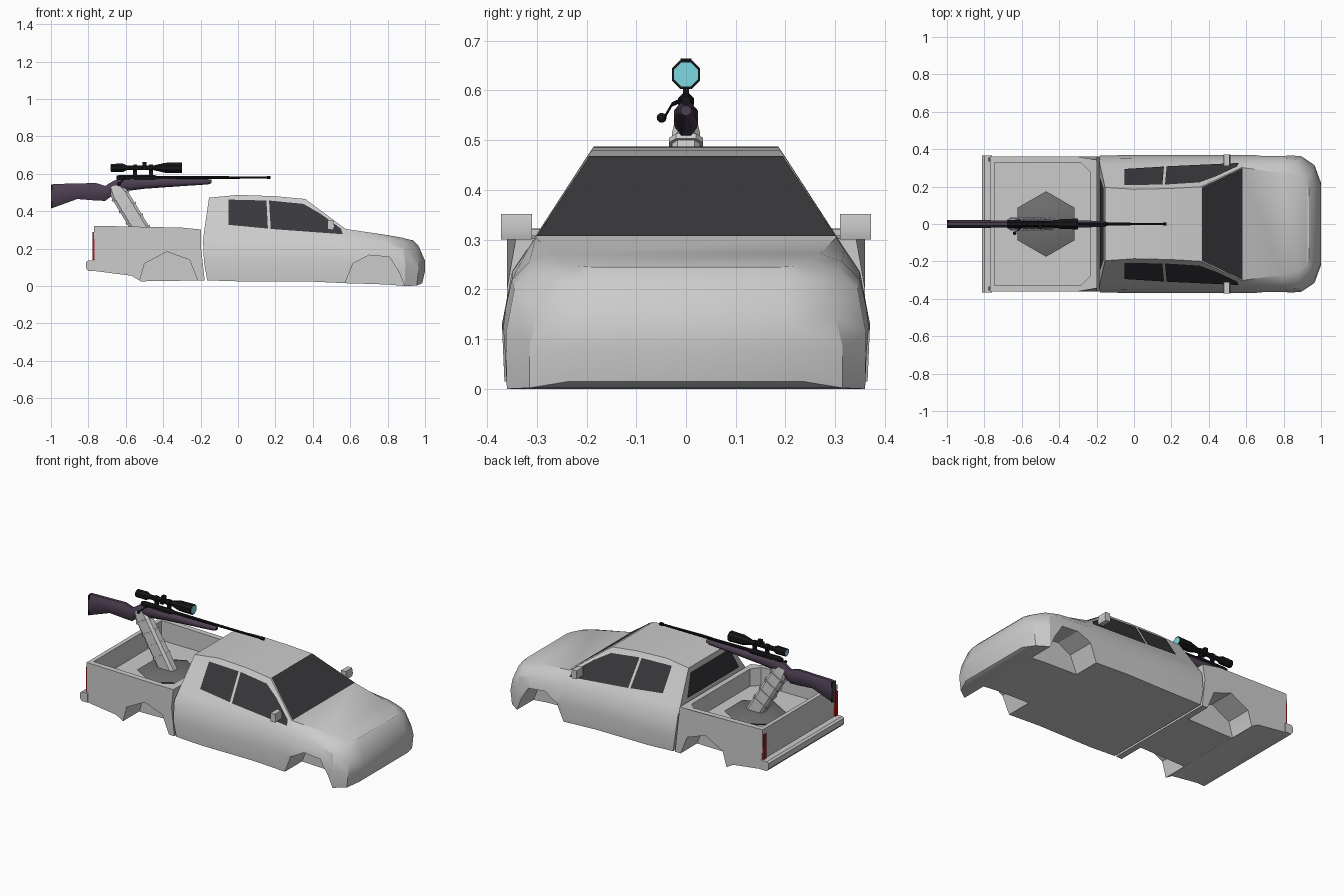
import bpy, bmesh, math
from mathutils import Vector

if "Cube" in bpy.data.objects:
    bpy.data.objects.remove(bpy.data.objects["Cube"])


def material(name, rgb):
    m = bpy.data.materials.new(name)
    m.diffuse_color = (*rgb, 1)
    m.use_nodes = True
    m.node_tree.nodes["Principled BSDF"].inputs["Base Color"].default_value = m.diffuse_color
    return m


GLASS = material("dark_glass", (0.04, 0.04, 0.045))
DARK = material("dark_metal", (0.16, 0.16, 0.16))
STOCK = material("purple_stock", (0.075, 0.05, 0.085))
BLACK = material("black_metal", (0.008, 0.008, 0.01))
LENS = material("cyan_lens", (0.2, 0.7, 0.75))
RED = material("red_light", (0.5, 0.01, 0.01))


def mesh(name, verts, faces, mat=None, angle=30):
    bm = bmesh.new()
    vs = [bm.verts.new(v) for v in verts]
    for f in faces:
        bm.faces.new([vs[i] for i in f])
    bmesh.ops.recalc_face_normals(bm, faces=bm.faces)
    me = bpy.data.meshes.new(name)
    bm.to_mesh(me)
    bm.free()
    ob = bpy.data.objects.new(name, me)
    bpy.context.collection.objects.link(ob)
    if mat:
        me.materials.append(mat)
    smooth(ob, angle)
    return ob


def smooth(ob, angle=30):
    bpy.ops.object.select_all(action='DESELECT')
    ob.select_set(True)
    bpy.context.view_layer.objects.active = ob
    bpy.ops.object.shade_smooth_by_angle(angle=math.radians(angle))


def loft(name, rings, mat=None, angle=30):
    """Skin closed rings of equal (even) count, ends closed with strips."""
    n = len(rings[0])
    verts = [p for r in rings for p in r]
    faces = []
    for k in range(len(rings) - 1):
        for i in range(n):
            j = (i + 1) % n
            faces.append((k*n + i, k*n + j, k*n + n + j, k*n + n + i))
    for b in (0, (len(rings) - 1) * n):
        for i in range(n // 2 - 1):
            faces.append((b + i, b + i + 1, b + n - 2 - i, b + n - 1 - i))
    return mesh(name, verts, faces, mat, angle)


def prism(name, prof, y0, y1, mat=None):
    """Extrude an (x, z) outline across y."""
    n = len(prof)
    verts = [(x, y0, z) for x, z in prof] + [(x, y1, z) for x, z in prof]
    faces = [tuple(range(n)), tuple(range(n, 2*n))]
    faces += [(i, (i + 1) % n, n + (i + 1) % n, n + i) for i in range(n)]
    return mesh(name, verts, faces, mat)


def tube(name, prof, z, mat, sides=8, wy=1.0):
    """Turned shape along x from (x, radius) pairs."""
    a = [2 * math.pi * (i + .5) / sides for i in range(sides)]
    return loft(name, [[(x, wy*r*math.cos(t), z + r*math.sin(t)) for t in a] for x, r in prof], mat)


def box(name, c, s, mat=None):
    return prism(name, [(c[0] + a*s[0]/2, c[2] + b*s[2]/2) for a, b in
                        ((-1, -1), (1, -1), (1, 1), (-1, 1))], c[1] - s[1]/2, c[1] + s[1]/2, mat)


def cut(ob, cutter):
    m = ob.modifiers.new("cut", 'BOOLEAN')
    m.operation, m.object, m.solver = 'DIFFERENCE', cutter, 'EXACT'
    bpy.context.view_layer.objects.active = ob
    with bpy.context.temp_override(object=ob, active_object=ob):
        # keep the cut ahead of the smoothing step
        bpy.ops.object.modifier_apply(modifier=m.name)
    bpy.data.objects.remove(cutter)


def side(z):
    """y of the sloping cab side at height z."""
    return .315 - (z - .285) * .641


# Cab: half sections from sill to roof edge, mirrored
def cab_section(x, top, sill=.025):
    return [(x, .365, sill), (x, .37, .13), (x, .35, .235), (x, side(.28), .28), (x, side(top), top)]


half = [
    [(-.165, .36, .03), (-.182, .365, .13), (-.187, .347, .24), (-.182, .317, .285), (-.155, .196, .472)],
    cab_section(0, .487), cab_section(.2, .48), cab_section(.36, .465), cab_section(.575, .305, .015),
    [(.8, .365, .008), (.8, .37, .13), (.8, .35, .22), (.8, .315, .255), (.8, .27, .272)],
    [(.89, .36, 0), (.895, .362, .11), (.885, .345, .2), (.88, .305, .24), (.88, .25, .258)],
    [(.955, .315, .002), (.965, .315, .085), (.962, .30, .145), (.945, .265, .218), (.92, .22, .247)],
    [(.985, .235, .015), (1, .22, .08), (1, .205, .135), (.965, .2, .215), (.935, .19, .245)],
]
cab = loft("cab", [h + [(x, -y, z) for x, y, z in reversed(h)] for h in half])

# Bed body with open load space
bed = prism("truck_bed", [(-.77, .322), (-.765, .08), (-.57, .055), (-.52, .025), (-.178, .03),
                          (-.197, .2), (-.197, .302), (-.3, .312)], -.36, .36)
for v in bed.data.vertices:
    if v.co.x > -.25 and v.co.z > .25:
        v.co.y *= .95
hollow = [(-.745, -.328), (-.28, -.325), (-.235, -.28), (-.235, .28), (-.28, .325), (-.745, .328)]
cut(bed, loft("bed_cutter", [[(x, y, z) for x, y in hollow] for z in (.2, .5)]))

# Wheel wells
front_arch = [(.57, -.05), (.57, .01), (.615, .12), (.70, .165), (.81, .155), (.86, .075), (.89, .0), (.89, -.05)]
rear_arch = [(-.525, -.05), (-.525, .03), (-.5, .12), (-.38, .183), (-.26, .14), (-.215, .03), (-.215, -.05)]
for s in (-1, 1):
    for body, arch in ((cab, front_arch), (bed, rear_arch)):
        cut(body, prism("well_cutter", arch, s*.2, s*.5))
for ob in (cab, bed):
    smooth(ob)

# Rear bumper
prism("rear_bumper", [(-.76, .08), (-.80, .08), (-.812, .095), (-.812, .128), (-.80, .137), (-.76, .137)], -.365, .365)

# Windows
rear_win = [(-.05, .325), (.16, .305), (.152, .455), (-.05, .46)]
front_win = [(.175, .303), (.56, .275), (.55, .305), (.44, .385), (.35, .437), (.166, .455)]
for s, tag in ((-1, "right"), (1, "left")):
    for nm, w in (("rear", rear_win), ("front", front_win)):
        mesh(f"{nm}_side_window_{tag}", [(x, s*(side(z) + .005), z + .002) for x, z in w], [range(len(w))], GLASS)
    # Side mirrors and tail lights
    prism(f"mirror_{tag}", [(.478, .302), (.51, .30), (.516, .32), (.51, .352), (.48, .352)], s*.31, s*.372)
    box(f"tail_light_{tag}", (-.77, s*.345, .215), (.014, .022, .15), RED)
mesh("windshield", [(.579, -.3, .307), (.579, .3, .307), (.363, .195, .468), (.363, -.195, .468)], [range(4)], GLASS)
mesh("rear_window", [(-.183, -.25, .315), (-.183, .25, .315), (-.163, .19, .445), (-.163, -.19, .445)], [range(4)], GLASS)


# Turret base
def hexagon(r, z):
    return [(-.47 + r*math.cos(t), r*math.sin(t), z) for t in [math.pi*(i/3 + .5) for i in range(6)]]


loft("turret_base", [hexagon(.16, .198), hexagon(.175, .212), hexagon(.11, .232)], DARK)

# Slanted segmented arm
lo, hi = Vector((-.458, 0, .2)), Vector((-.655, 0, .525))
axis = (hi - lo).normalized()
perp = Vector((axis.z, 0, -axis.x))


def arm_ring(t, w, d):
    c = lo.lerp(hi, t)
    return [c + perp*(a*w) + Vector((0, b*d, 0)) for a, b in
            ((-1, -.6), (-.7, -1), (.7, -1), (1, -.6), (1, .6), (.7, 1), (-.7, 1), (-1, .6))]


loft("turret_arm", [arm_ring(0, .048, .032), arm_ring(.92, .046, .028), arm_ring(1.04, .028, .02)])
for i, t in enumerate((.28, .47, .66, .85)):
    loft(f"arm_band_{i}", [arm_ring(t, .052, .034), arm_ring(t + .03, .052, .034)])

# Rifle stock: (x, top, bottom, half width)
stock = [(-1, .543, .415, .021), (-.975, .546, .423, .022), (-.86, .548, .465, .022), (-.76, .551, .457, .02),
         (-.71, .535, .455, .019), (-.67, .56, .485, .02), (-.62, .578, .505, .023), (-.5, .576, .52, .024),
         (-.3, .573, .534, .02), (-.16, .571, .543, .015), (-.142, .569, .55, .01)]
ring8 = [2 * math.pi * (i + .5) / 8 for i in range(8)]
loft("rifle_stock", [[(x, 1.08*w*math.cos(a), (t + b)/2 + (t - b)/2*1.08*math.sin(a)) for a in ring8]
                     for x, t, b, w in stock], STOCK, 50)
box("butt_pad", (-.996, 0, .479), (.008, .04, .12), BLACK)

# Receiver, barrel and muzzle
tube("receiver", [(-.65, .012), (-.635, .017), (-.45, .017), (-.43, .011)], .578, BLACK)
tube("barrel", [(-.44, .010), (-.2, .008), (.155, .0065), (.156, .010), (.175, .010)], .58, BLACK)

# Bolt handle with knob
path = [Vector((-.60, -.01, .58)), Vector((-.61, -.028, .572)), Vector((-.635, -.042, .548))]
loft("bolt_handle", [[p + Vector((.005*math.cos(a), 0, .005*math.sin(a))) for a in ring8] for p in path], BLACK)
bpy.ops.mesh.primitive_uv_sphere_add(segments=8, ring_count=6, radius=.010, location=(-.638, -.049, .545))
knob = bpy.context.object
knob.name = "bolt_knob"
knob.data.materials.append(BLACK)
smooth(knob, 50)

# Scope with adjusters, mounts and lenses
tube("scope", [(-.68, .023), (-.615, .024), (-.595, .014), (-.45, .014), (-.39, .029), (-.30, .031)], .632, BLACK)
tube("scope_front_lens", [(-.301, .026), (-.2985, .026)], .632, LENS)
tube("scope_rear_lens", [(-.6815, .018), (-.679, .018)], .632, LENS)
box("scope_top_adjuster", (-.5, 0, .653), (.022, .022, .022), BLACK)
box("scope_side_adjuster", (-.5, -.016, .632), (.022, .022, .022), BLACK)
for i, x in enumerate((-.55, -.465)):
    tube(f"scope_ring_{i}", [(x - .01, .018), (x + .01, .018)], .632, BLACK)
    box(f"scope_mount_{i}", (x, 0, .603), (.022, .012, .035), BLACK)
